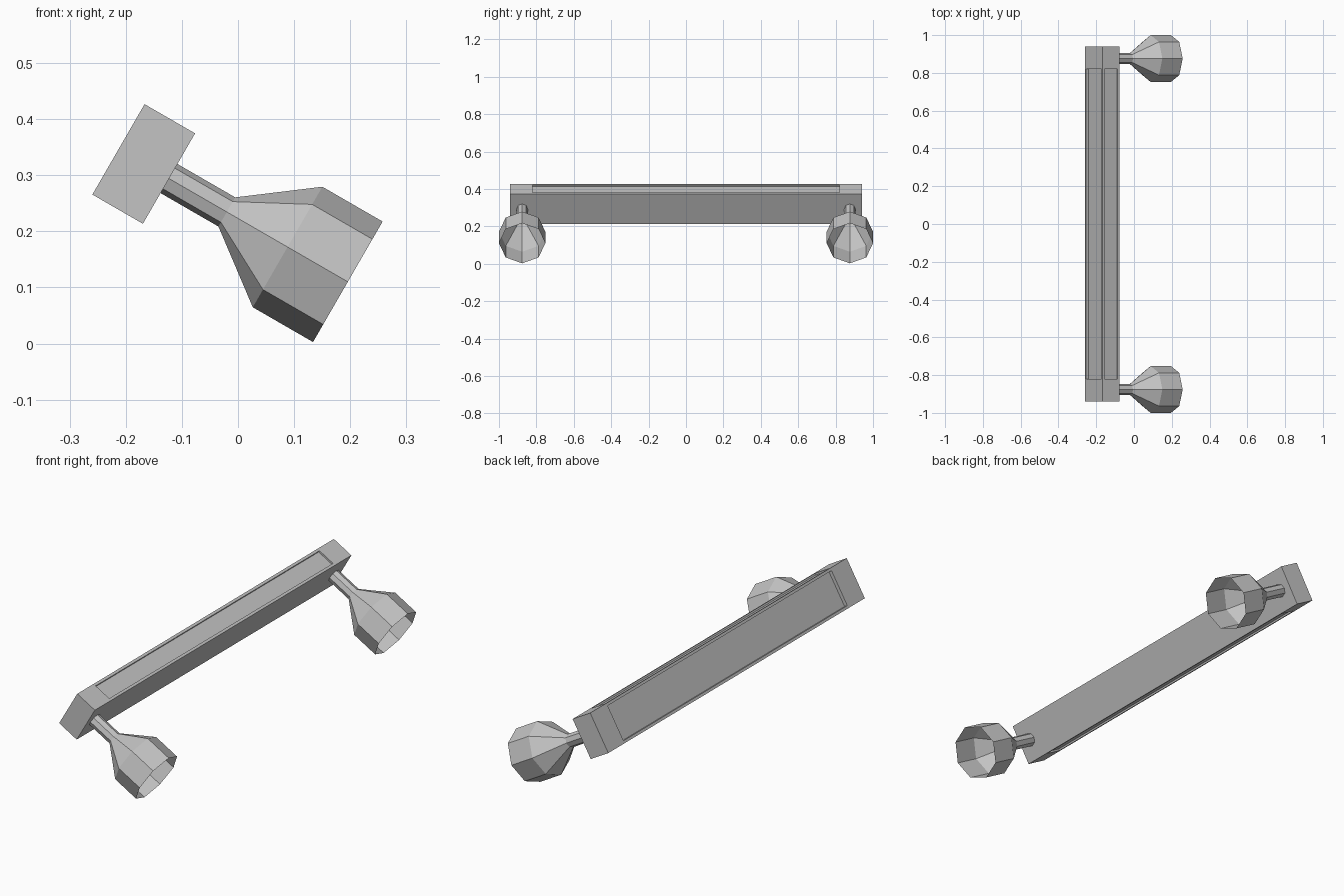
import bpy, bmesh
from math import radians, cos, sin, tau
from mathutils import Matrix

old = bpy.data.objects.get("Cube")
if old:
    bpy.data.objects.remove(old, do_unlink=True)

grey = bpy.data.materials.new("plain grey")
grey.use_nodes = True
colour = (0.55, 0.55, 0.55, 1)
grey.diffuse_color = colour
grey.node_tree.nodes["Principled BSDF"].inputs["Base Color"].default_value = colour

# Local frame: x along the lamps, z up the bar; tilted so the lamps point down
TILT = Matrix.Translation((-0.168, 0, 0.32)) @ Matrix.Rotation(radians(30), 4, 'Y')
HU, HV = 0.052, 0.093      # half thickness and half height of the bar
INNER, END = 0.82, 0.94    # where the end blocks start and stop


def finish(name, bm):
    bmesh.ops.transform(bm, matrix=TILT, verts=bm.verts)
    mesh = bpy.data.meshes.new(name)
    bm.to_mesh(mesh)
    bm.free()
    mesh.materials.append(grey)
    obj = bpy.data.objects.new(name, mesh)
    bpy.context.collection.objects.link(obj)
    return obj


def prism(name, profile, y0, y1):
    """Extrude a cross-section along y."""
    bm = bmesh.new()
    face = bm.faces.new([bm.verts.new((x, y0, z)) for x, z in profile])
    new = bmesh.ops.extrude_face_region(bm, geom=[face])["geom"]
    verts = [v for v in new if isinstance(v, bmesh.types.BMVert)]
    bmesh.ops.translate(bm, vec=(0, y1 - y0, 0), verts=verts)
    bmesh.ops.recalc_face_normals(bm, faces=bm.faces)
    return finish(name, bm)


def lamp(name, y, sides=8):
    """Open hollow stem and flared shade, along local x."""
    bm = bmesh.new()
    rings = []
    for x, r in ((HU, 0.03), (0.171, 0.03), (0.296, 0.124), (0.42, 0.124)):
        rings.append([bm.verts.new((x, y + r * cos(tau * i / sides), r * sin(tau * i / sides)))
                      for i in range(sides)])
    for a, b in zip(rings, rings[1:]):
        for i in range(sides):
            j = (i + 1) % sides
            bm.faces.new((a[i], a[j], b[j], b[i]))
    bmesh.ops.recalc_face_normals(bm, faces=bm.faces)
    return finish(name, bm)


# Middle bar with shallow grooves in its top, bottom and wall side
M, D, W = 0.012, 0.008, 0.016
upper = [(HU, HV), (HU - M, HV), (HU - M, HV - D), (M - HU, HV - D),
         (M - HU, HV), (-HU, HV), (-HU, HV - M), (W - HU, HV - M)]
prism("middle_bar", upper + [(x, -z) for x, z in reversed(upper)], -INNER, INNER)

# End blocks and lamps
block = [(HU, HV), (-HU, HV), (-HU, -HV), (HU, -HV)]
for side, s in (("front", -1), ("back", 1)):
    prism(side + "_end_block", block, s * INNER, s * END)
    lamp(side + "_lamp_shade", s * 0.876)
